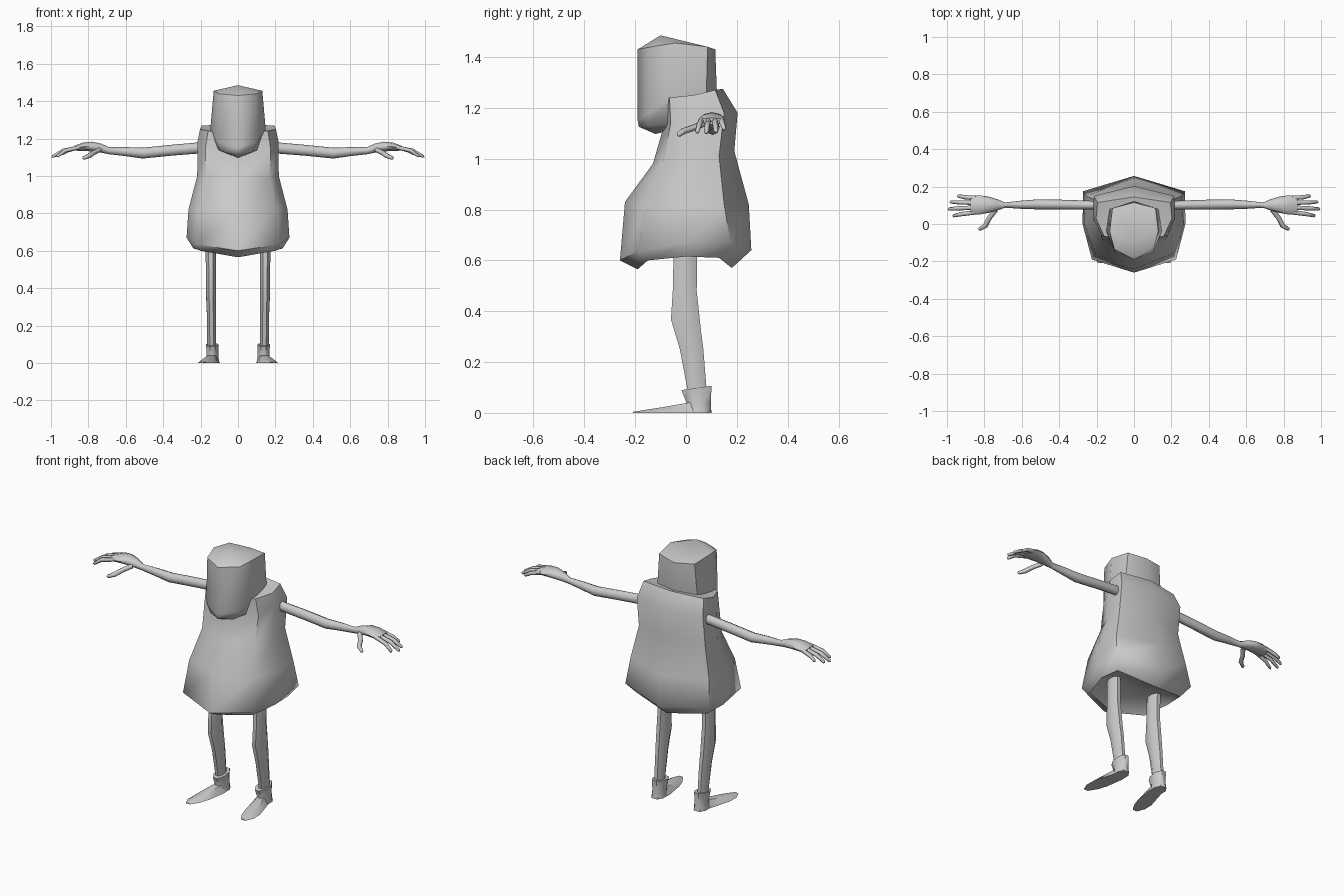
import bpy, bmesh, math
from mathutils import Vector

if "Cube" in bpy.data.objects:
    bpy.data.objects.remove(bpy.data.objects["Cube"])

grey = bpy.data.materials.new("plain grey")
grey.diffuse_color = (0.6, 0.6, 0.6, 1)
grey.use_nodes = True
grey.node_tree.nodes["Principled BSDF"].inputs["Base Color"].default_value = grey.diffuse_color


def loft(name, rings, cap_start=None, cap_end=None, mirror=False, angle=55):
    """Skin closed rings; ends are closed to a point if given, else flat."""
    bm = bmesh.new()
    loops = [[bm.verts.new(p) for p in r] for r in rings]
    n = len(loops[0])
    for a, b in zip(loops, loops[1:]):
        for i in range(n):
            j = (i + 1) % n
            bm.faces.new((a[i], a[j], b[j], b[i]))
    for loop, tip in ((loops[0], cap_start), (loops[-1], cap_end)):
        if tip is None:
            bm.faces.new(loop)
        else:
            t = bm.verts.new(tip)
            for i in range(n):
                bm.faces.new((loop[i], loop[(i + 1) % n], t))
    bmesh.ops.recalc_face_normals(bm, faces=bm.faces)
    me = bpy.data.meshes.new(name)
    bm.to_mesh(me)
    bm.free()
    me.materials.append(grey)
    ob = bpy.data.objects.new(name, me)
    bpy.context.collection.objects.link(ob)
    bpy.ops.object.select_all(action='DESELECT')
    ob.select_set(True)
    bpy.context.view_layer.objects.active = ob
    bpy.ops.object.shade_smooth_by_angle(angle=math.radians(angle))
    if mirror:
        mod = ob.modifiers.new("mirror", 'MIRROR')
        mod.use_mirror_merge = False
    return ob


def full(half):
    """Half ring from front centre to back centre, mirrored to a full ring."""
    return half + [(-x, y, z) for x, y, z in half[-2:0:-1]]


def arm_rings(stations, sides=8):
    """Stations (x, y, z, half width in y, half height in z)."""
    return [[(x, y + w * math.cos(2 * math.pi * k / sides),
              z + h * math.sin(2 * math.pi * k / sides)) for k in range(sides)]
            for x, y, z, w, h in stations]


def leg_rings(stations, sides=8):
    """Stations (x, y, z, half width in x, half depth in y, z tilt)."""
    out = []
    for x, y, z, w, d, tilt in stations:
        ring = []
        for k in range(sides):
            a = 2 * math.pi * (k + 0.5) / sides
            ring.append((x + w * math.cos(a), y + d * math.sin(a), z + tilt * math.sin(a)))
        out.append(ring)
    return out


def finger(name, points, r):
    """Thin round digit along a list of points."""
    pts = [Vector(p) for p in points]
    rings = []
    for i, p in enumerate(pts):
        d = (pts[min(i + 1, len(pts) - 1)] - pts[max(i - 1, 0)]).normalized()
        u = d.cross(Vector((0, 0, 1))).normalized()
        v = u.cross(d)
        s = r * (0.75 if i == len(pts) - 1 else 1)
        rings.append([p + s * (u * math.cos(k * math.pi / 3) + v * math.sin(k * math.pi / 3))
                      for k in range(6)])
    tip = pts[-1] + (pts[-1] - pts[-2]).normalized() * r * 0.7
    loft(name, rings, cap_end=tip, mirror=True, angle=75)


# Gown-shaped body, hollowed a little underneath
loft("body", [full(h) for h in (
    [(0, -.15, .61), (.17, -.12, .63), (.2, 0, .64), (.19, .11, .64), (0, .14, .61)],
    [(0, -.19, .565), (.2, -.15, .60), (.24, 0, .615), (.23, .13, .61), (0, .18, .57)],
    [(0, -.26, .60), (.225, -.19, .635), (.275, 0, .67), (.272, .175, .67), (0, .257, .64)],
    [(0, -.24, .83), (.205, -.16, .82), (.265, 0, .82), (.255, .15, .82), (0, .247, .82)],
    [(0, -.13, .98), (.17, -.09, .99), (.218, .02, 1.0), (.215, .13, 1.01), (0, .19, 1.03)],
    [(0, -.09, 1.12), (.175, -.06, 1.14), (.217, .03, 1.18), (.215, .15, 1.18), (0, .203, 1.18)],
    [(0, -.08, 1.24), (.16, -.065, 1.24), (.203, .03, 1.25), (.195, .115, 1.27), (0, .145, 1.275)],
)], cap_start=(0, 0, .63), cap_end=(0, .03, 1.25))

# Head
loft("head", [full(h) for h in (
    [(0, -.185, 1.125), (.075, -.15, 1.13), (.11, -.05, 1.14), (.10, .06, 1.15), (0, .10, 1.15)],
    [(0, -.19, 1.15), (.105, -.145, 1.18), (.148, -.04, 1.25), (.13, .08, 1.25), (0, .122, 1.25)],
    [(0, -.19, 1.43), (.105, -.135, 1.44), (.13, -.04, 1.455), (.115, .085, 1.44), (0, .115, 1.43)],
)], cap_start=(0, -.12, 1.097), cap_end=(0, -.10, 1.485))

# Arm and palm in one run
loft("arm", arm_rings([
    (.18, .1, 1.152, .022, .03), (.35, .103, 1.138, .026, .029),
    (.51, .105, 1.122, .027, .029), (.60, .103, 1.13, .022, .024),
    (.69, .101, 1.135, .014, .019), (.73, .102, 1.148, .03, .024),
    (.78, .103, 1.157, .044, .026), (.83, .102, 1.156, .052, .022),
    (.875, .1, 1.148, .05, .013)]), mirror=True, angle=70)

# Fingers and thumb
for name, root, tip in (("little_finger", .138, (.94, .15, 1.118)),
                        ("ring_finger", .113, (.98, .118, 1.108)),
                        ("middle_finger", .088, (.99, .080, 1.104)),
                        ("index_finger", .062, (.965, .044, 1.106))):
    mid = ((.86 + tip[0]) / 2 + .01, (root + tip[1]) / 2, 1.136)
    finger(name, [(.845, root, 1.154), mid, tip], .0115)
finger("thumb", [(.74, .075, 1.14), (.775, .03, 1.122), (.795, -.01, 1.108), (.825, -.028, 1.095)], .013)

# Leg with bent knee
loft("leg", leg_rings([
    (.146, -.002, .65, .03, .05, 0), (.145, -.005, .48, .029, .051, 0),
    (.144, 0, .345, .028, .064, -.025), (.142, .022, .25, .026, .05, 0),
    (.141, .045, .08, .025, .04, 0)]), mirror=True)

# Ankle cuff
loft("ankle_cuff", leg_rings([
    (.137, .05, .0, .04, .054, 0), (.137, .05, .04, .034, .052, 0),
    (.137, .041, .098, .036, .064, .009)]), mirror=True)

# Flat foot, splayed outwards: (y, inner x, outer x, top height)
loft("foot", [[(a, y, 0), (b, y, 0), (b - .25 * (b - a), y, t), (a + .25 * (b - a), y, t)]
              for y, a, b, t in ((.095, .115, .16, .03), (.02, .097, .178, .042),
                                 (-.10, .115, .213, .021), (-.16, .135, .215, .012),
                                 (-.208, .165, .195, .004))], mirror=True, angle=40)
